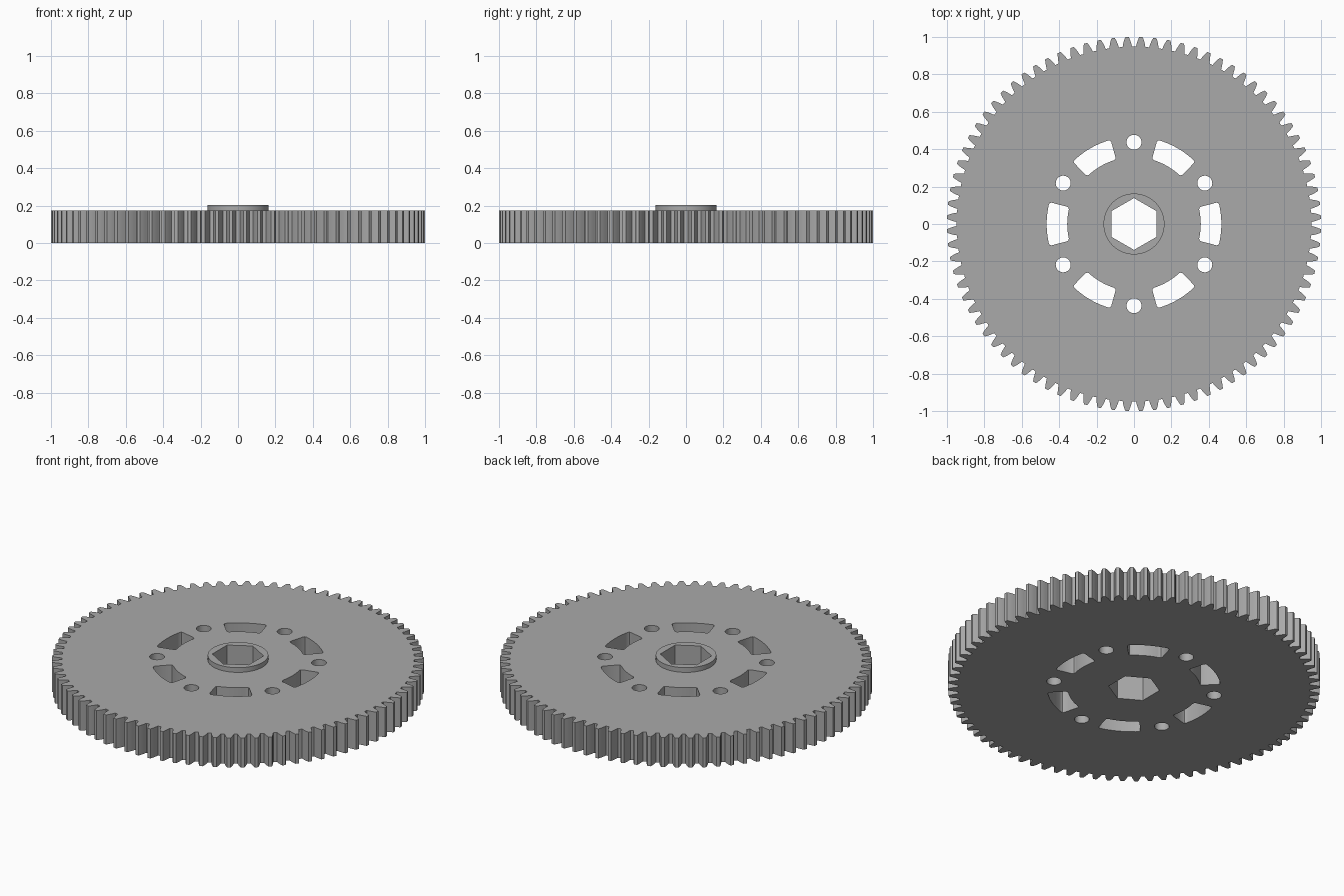
import bpy, bmesh
from math import pi, cos, sin, radians

cube = bpy.data.objects.get("Cube")
if cube:
    bpy.data.objects.remove(cube)

TEETH = 84
PLATE_TOP, HUB_TOP = 0.175, 0.203

grey = bpy.data.materials.new("machined grey")
grey.use_nodes = True
colour = (0.4, 0.4, 0.4, 1)
grey.diffuse_color = colour
grey.node_tree.nodes["Principled BSDF"].inputs["Base Color"].default_value = colour


def polar(r, a, centre=(0, 0)):
    return centre[0] + r * cos(a), centre[1] + r * sin(a)


def circle(r, n, centre=(0, 0), start=0):
    return [polar(r, start + 2 * pi * i / n, centre) for i in range(n)]


def gear_outline():
    # half tooth: (radius, half thickness) from root to tip
    flank = [(0.948, 0.0275), (0.953, 0.0255), (0.965, 0.0225),
             (0.977, 0.0185), (0.989, 0.0140), (1.0, 0.0090)]
    points = []
    for i in range(TEETH):
        mid = 2 * pi * (i + 0.5) / TEETH
        points += [polar(r, mid - w) for r, w in flank]
        points += [polar(r, mid + w) for r, w in reversed(flank)]
    return points


def slot(mid, inner=0.357, outer=0.467, half=radians(14.5), c=0.012, n=12):
    # arc-shaped slot with softened corners
    def arc(r, a0, a1):
        return [polar(r, mid + a0 + (a1 - a0) * i / n) for i in range(n + 1)]

    def corner(r, a, sr, sa):
        k = 0.3 * c
        return polar(r + sr * k, mid + a + sa * k / r)
    hi, ho = half - c / inner, half - c / outer
    return (arc(outer, -ho, ho) + [corner(outer, half, -1, -1), polar(outer - c, mid + half),
            polar(inner + c, mid + half), corner(inner, half, 1, -1)]
            + arc(inner, hi, -hi) + [corner(inner, -half, 1, 1), polar(inner + c, mid - half),
            polar(outer - c, mid - half), corner(outer, -half, -1, 1)])


def extrude_profile(name, loops, z0, z1):
    # filled 2D curve: inner loops become holes
    curve = bpy.data.curves.new(name, "CURVE")
    curve.dimensions, curve.fill_mode = "2D", "BOTH"
    curve.extrude = (z1 - z0) / 2
    for loop in loops:
        spline = curve.splines.new("POLY")
        spline.points.add(len(loop) - 1)
        for p, (x, y) in zip(spline.points, loop):
            p.co = (x, y, 0, 1)
        spline.use_cyclic_u = True
    temp = bpy.data.objects.new(name + "_profile", curve)
    bpy.context.collection.objects.link(temp)
    mesh = bpy.data.meshes.new_from_object(temp.evaluated_get(bpy.context.evaluated_depsgraph_get()))
    bpy.data.objects.remove(temp)
    bm = bmesh.new()
    bm.from_mesh(mesh)
    bmesh.ops.remove_doubles(bm, verts=bm.verts, dist=1e-5)
    bmesh.ops.recalc_face_normals(bm, faces=bm.faces)
    bmesh.ops.translate(bm, verts=bm.verts, vec=(0, 0, (z0 + z1) / 2))
    bm.to_mesh(mesh)
    bm.free()
    mesh.materials.clear()
    mesh.materials.append(grey)
    obj = bpy.data.objects.new(name, mesh)
    bpy.context.collection.objects.link(obj)
    bpy.ops.object.select_all(action="DESELECT")
    obj.select_set(True)
    bpy.context.view_layer.objects.active = obj
    bpy.ops.object.shade_smooth_by_angle(angle=radians(25))
    return obj


hex_bore = circle(0.1385, 6, start=pi / 2)
sixths = [i * pi / 3 for i in range(6)]
slots = [slot(a) for a in sixths]
bolt_holes = [circle(0.04, 32, polar(0.437, a + pi / 6)) for a in sixths]

# toothed plate with bore, slots and bolt holes
extrude_profile("gear_plate", [gear_outline(), hex_bore] + slots + bolt_holes, 0, PLATE_TOP)
# raised hub collar around the bore
extrude_profile("hub_collar", [circle(0.163, 64), hex_bore], PLATE_TOP, HUB_TOP)
